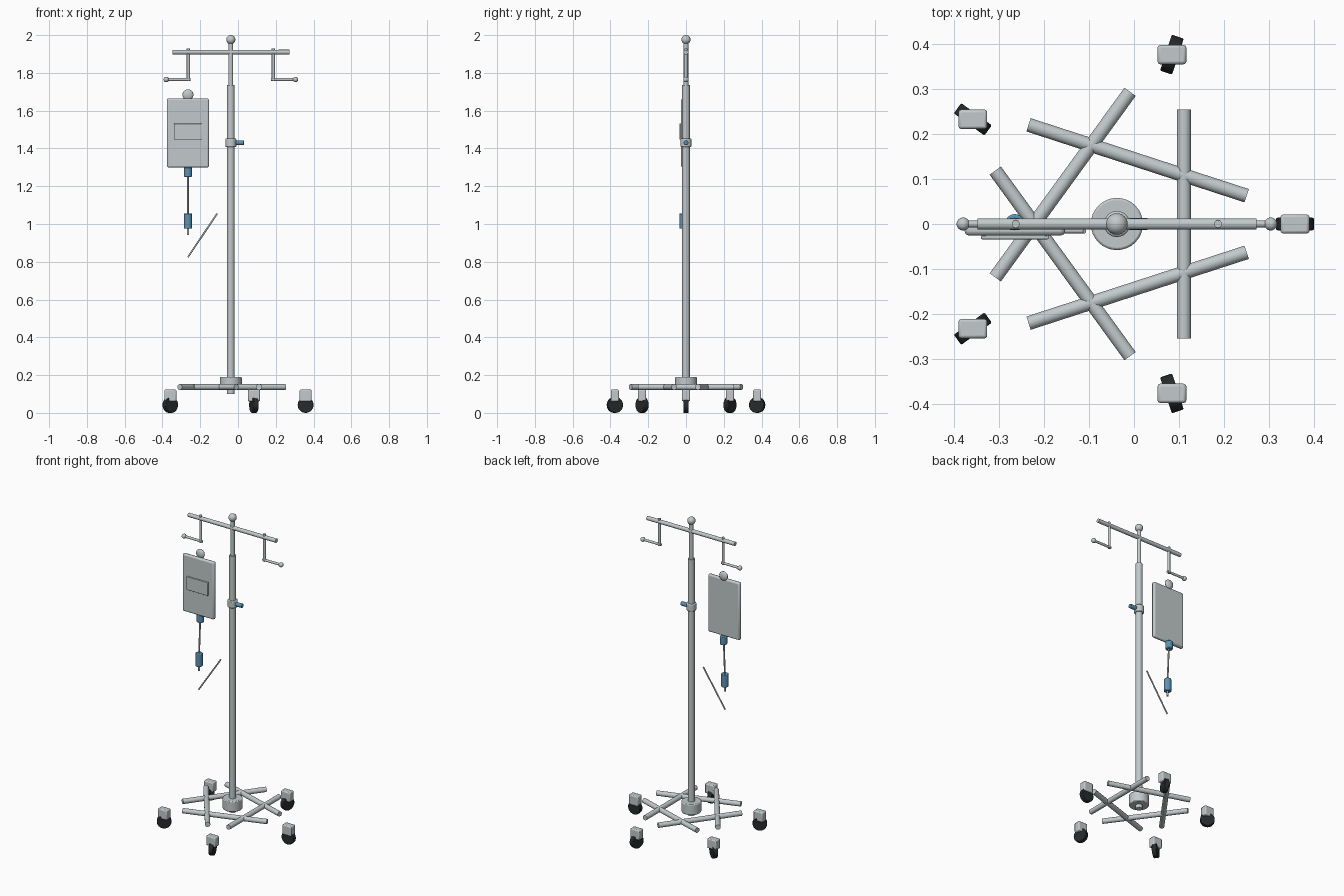
import bpy
import math
from mathutils import Vector, Matrix

if "Cube" in bpy.data.objects:
    bpy.data.objects.remove(bpy.data.objects["Cube"], do_unlink=True)


def material(name, color):
    m = bpy.data.materials.new(name)
    m.use_nodes = True
    m.diffuse_color = (*color, 1)
    m.node_tree.nodes["Principled BSDF"].inputs["Base Color"].default_value = (*color, 1)
    return m


METAL = material("pale steel", (0.54, 0.59, 0.60))
BLUE = material("soft blue", (0.11, 0.29, 0.46))
RUBBER = material("black rubber", (0.02, 0.023, 0.025))


def finish(name, mat, bevel=0):
    ob = bpy.context.object
    ob.name = name
    ob.data.materials.append(mat)
    if bevel:
        mod = ob.modifiers.new("rounded edges", 'BEVEL')
        mod.width = bevel
        mod.segments = 2
        mod.limit_method = 'ANGLE'
    bpy.ops.object.shade_smooth_by_angle(angle=math.radians(35))
    return ob


def rod(name, a, b, r, mat=METAL, bevel=0, sides=24):
    a, b = Vector(a), Vector(b)
    bpy.ops.mesh.primitive_cylinder_add(vertices=sides, radius=r, depth=(b - a).length)
    rot = (b - a).to_track_quat('Z', 'Y').to_matrix().to_4x4()
    bpy.context.object.matrix_world = Matrix.Translation((a + b) / 2) @ rot
    return finish(name, mat, bevel)


def ball(name, loc, r, mat=METAL, squash=1):
    bpy.ops.mesh.primitive_uv_sphere_add(segments=24, ring_count=14, radius=r, location=loc)
    bpy.context.object.scale.y = squash
    return finish(name, mat)


def box(name, loc, size, mat=METAL, bevel=0):
    bpy.ops.mesh.primitive_cube_add(size=1, location=loc)
    ob = bpy.context.object
    ob.scale = size
    bpy.ops.object.transform_apply(location=False, rotation=False, scale=True)
    return finish(name, mat, bevel)


CX = -0.038  # pole axis

# Telescopic pole
rod("outer_pole", (CX, 0, 0.10), (CX, 0, 1.735), 0.02)
rod("inner_pole", (CX, 0, 1.7), (CX, 0, 1.975), 0.0125)
ball("top_finial", (CX, 0, 1.976), 0.024)
rod("base_hub", (CX, 0, 0.122), (CX, 0, 0.19), 0.058, bevel=0.005, sides=32)

# Height clamp with its knob
rod("clamp_collar", (CX, 0, 1.407), (CX, 0, 1.453), 0.029, bevel=0.005)
rod("clamp_knob", (CX + 0.025, 0, 1.43), (0.032, 0, 1.43), 0.013, BLUE, 0.003)

# Five base tubes around the hub, and five casters further out
for i in range(5):
    a = math.radians(72 * i)
    out = Vector((math.cos(a), math.sin(a), 0))
    side = Vector((-out.y, out.x, 0))
    mid = Vector((CX, 0, 0.137)) + out * 0.149
    rod(f"base_tube_{i + 1}", mid - side * 0.255, mid + side * 0.255, 0.0155)
    hub = Vector((CX, 0, 0)) + out * 0.396
    wheel = hub + Vector((0, 0, 0.042))
    rod(f"caster_wheel_{i + 1}", wheel - side * 0.014, wheel + side * 0.014, 0.042, RUBBER, 0.003, 28)
    box(f"caster_housing_{i + 1}", hub + Vector((0, 0, 0.092)), (0.064, 0.043, 0.062), METAL, 0.006)

# Crossbar and its two mirrored hooks
rod("crossbar", (CX - 0.31, 0, 1.91), (CX + 0.31, 0, 1.91), 0.0125)
for label, s in (("left", 1), ("right", -1)):
    x = CX + s * 0.225
    tip = CX + s * 0.342
    rod(f"{label}_hook_drop", (x, 0, 1.757), (x, 0, 1.93), 0.0085)
    rod(f"{label}_hook_arm", (x - s * 0.012, 0, 1.765), (tip, 0, 1.765), 0.0075)
    ball(f"{label}_hook_tip", (tip, 0, 1.765), 0.0145)

# Fluid bag with label plate and hanging tab
BX = CX - 0.227
box("fluid_bag", (BX, -0.013, 1.482), (0.223, 0.025, 0.366), METAL, 0.009)
box("bag_label", (BX, -0.0295, 1.489), (0.15, 0.009, 0.085), METAL, 0.002)
ball("bag_hanging_tab", (BX, 0, 1.684), 0.029, METAL, 0.48)

# Drip line below the bag
rod("bag_port", (BX, 0, 1.25), (BX, 0, 1.3), 0.022, BLUE, 0.004)
rod("upper_tube", (BX, -0.003, 1.255), (BX, -0.0135, 1.05), 0.005, sides=12)
rod("drip_chamber", (BX, -0.0135, 0.975), (BX, -0.0135, 1.056), 0.0215, BLUE, 0.003)
rod("chamber_outlet", (BX, -0.0135, 0.943), (BX, -0.0135, 0.98), 0.006, sides=12)
rod("loose_tube", (BX, -0.0165, 0.825), (-0.11, -0.0165, 1.056), 0.0045, sides=12)
